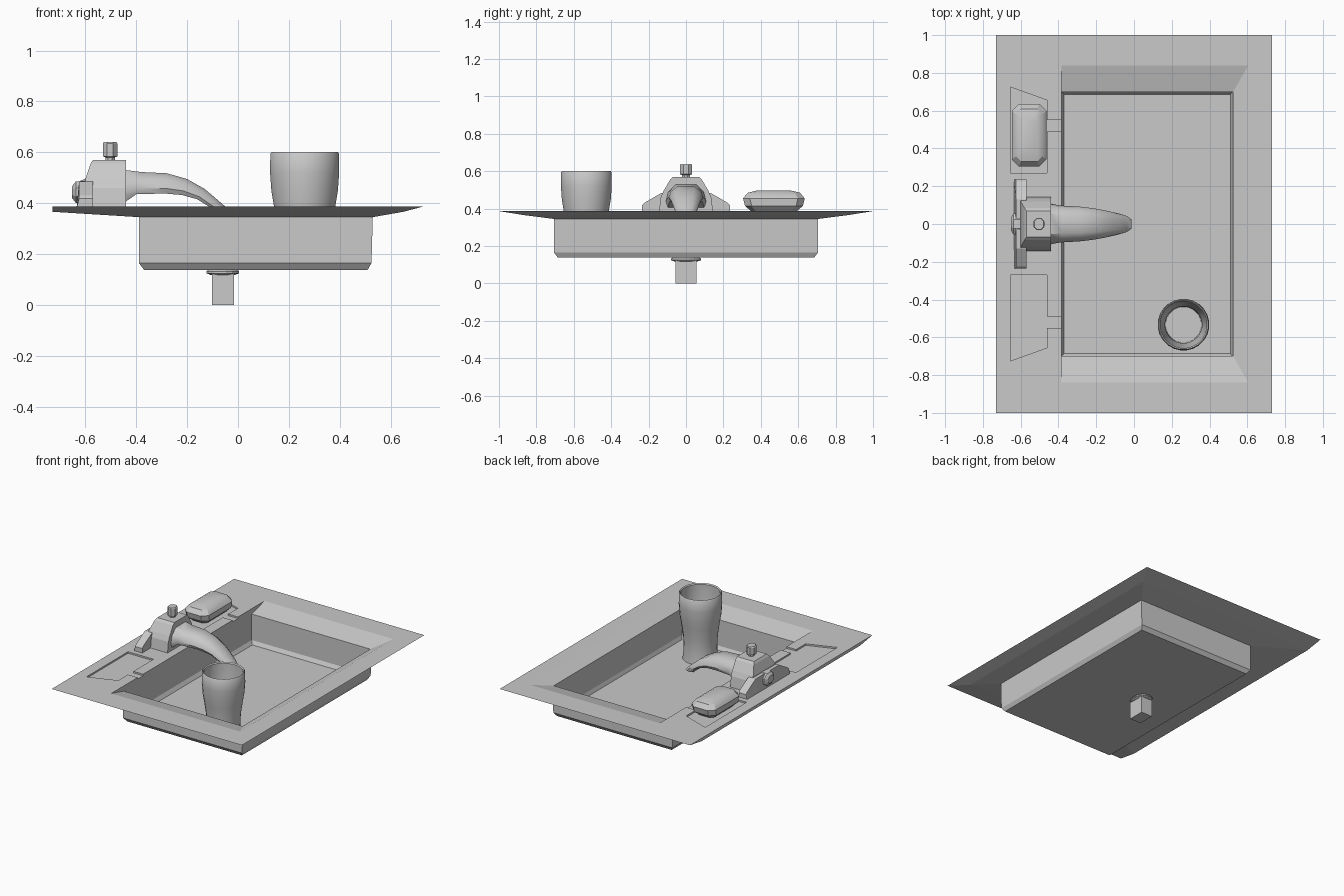
import bpy, bmesh, math
from mathutils import Vector

cube = bpy.data.objects.get("Cube")
if cube:
    bpy.data.objects.remove(cube, do_unlink=True)

grey = bpy.data.materials.new("plain grey")
COLOUR = (0.588, 0.588, 0.588, 1)
grey.diffuse_color = COLOUR
grey.use_nodes = True
grey.node_tree.nodes["Principled BSDF"].inputs["Base Color"].default_value = COLOUR


def rect(x0, x1, half_y, z):
    return [Vector((x, y, z)) for x, y in
            ((x0, -half_y), (x1, -half_y), (x1, half_y), (x0, half_y))]


def oval(cx, cy, rx, ry, z, sides):
    turns = [math.tau * (i + 0.5) / sides for i in range(sides)]
    return [Vector((cx + rx * math.cos(a), cy + ry * math.sin(a), z)) for a in turns]


def octagon(cx, cy, hx, hy, z):
    cut = 0.4 * hx
    corners = ((hx, cut - hy), (hx, hy - cut), (hx - cut, hy), (cut - hx, hy),
               (-hx, hy - cut), (-hx, cut - hy), (cut - hx, -hy), (hx - cut, -hy))
    return [Vector((cx + x, cy + y, z)) for x, y in corners]


def loft(name, rings, smooth=None):
    """Skin a row of equal rings and cap both ends."""
    bm = bmesh.new()
    loops = [[bm.verts.new(p) for p in ring] for ring in rings]
    for a, b in zip(loops, loops[1:]):
        for i in range(len(a)):
            j = (i + 1) % len(a)
            bm.faces.new((a[i], a[j], b[j], b[i]))
    bm.faces.new(loops[0][::-1])
    bm.faces.new(loops[-1])
    bmesh.ops.recalc_face_normals(bm, faces=bm.faces)
    mesh = bpy.data.meshes.new(name)
    bm.to_mesh(mesh)
    bm.free()
    mesh.materials.append(grey)
    obj = bpy.data.objects.new(name, mesh)
    bpy.context.collection.objects.link(obj)
    bpy.ops.object.select_all(action='DESELECT')
    obj.select_set(True)
    bpy.context.view_layer.objects.active = obj
    if smooth:
        bpy.ops.object.shade_smooth_by_angle(angle=math.radians(smooth))
    return obj


# Sink: inner floor, up the walls, over the rim, down the outer shell
sink = loft("sink", [
    rect(-0.37, 0.51, 0.685, 0.145),
    rect(-0.385, 0.52, 0.70, 0.17),
    rect(-0.385, 0.525, 0.70, 0.35),
    rect(-0.385, 0.605, 0.84, 0.387),
    rect(-0.73, 0.73, 1.0, 0.387),
    rect(-0.73, 0.65, 0.87, 0.366),
    rect(-0.39, 0.53, 0.705, 0.345),
    rect(-0.39, 0.525, 0.705, 0.165),
    rect(-0.37, 0.51, 0.685, 0.138),
])

# Shallow soap recesses with drain channels, mirrored front to back
outline = [(-0.655, 0.27), (-0.46, 0.27), (-0.46, 0.49), (-0.37, 0.49),
           (-0.37, 0.55), (-0.46, 0.55), (-0.46, 0.655), (-0.655, 0.725)]
for side in (1, -1):
    cutter = loft("recess_cutter", [[Vector((x, side * y, z)) for x, y in outline]
                                    for z in (0.376, 0.42)])
    cutter.hide_render = True
    bpy.context.view_layer.objects.active = sink
    cut = sink.modifiers.new("recess", 'BOOLEAN')
    cut.operation = 'DIFFERENCE'
    cut.solver = 'EXACT'
    cut.object = cutter
    bpy.ops.object.modifier_apply(modifier=cut.name)
    bpy.data.objects.remove(cutter, do_unlink=True)

# Drain under the basin
loft("drain_flange", [oval(-0.06, 0, r, r * 1.27, z, 16) for r, z in
                      ((0.055, 0.14), (0.065, 0.132), (0.065, 0.124), (0.05, 0.118))])
loft("drain_pipe", [rect(-0.102, -0.016, 0.057, z) for z in (0, 0.125)])

# Cup standing in the basin: outside up, inside down
cup_profile = [(0.113, 0.145), (0.106, 0.21), (0.109, 0.3), (0.122, 0.39),
               (0.132, 0.45), (0.137, 0.52), (0.136, 0.595), (0.131, 0.602),
               (0.124, 0.595), (0.125, 0.5), (0.111, 0.39), (0.098, 0.3), (0.095, 0.17)]
loft("cup", [oval(0.262, -0.533, r, r, z, 24) for r, z in cup_profile], 40)

# Bar of soap
loft("soap_bar", [octagon(-0.555, 0.47, hx, hy, z) for hx, hy, z in
                  ((0.06, 0.12, 0.385), (0.09, 0.155, 0.415), (0.092, 0.165, 0.455),
                   (0.07, 0.14, 0.485), (0.045, 0.09, 0.497))], 30)

# Tap body
loft("tap_body", [rect(x0, -0.44, hy, z) for x0, hy, z in
                  ((-0.6, 0.145, 0.38), (-0.6, 0.135, 0.46), (-0.6, 0.12, 0.495),
                   (-0.58, 0.085, 0.555), (-0.57, 0.07, 0.57))])

# Side wings of the tap
wing = ((-0.235, 0.418), (-0.225, 0.43), (-0.13, 0.485),
        (0.13, 0.485), (0.225, 0.43), (0.235, 0.418))
loft("tap_wings", [[Vector(p) for p in ((-0.635, y, 0.38), (-0.57, y, 0.38),
                                        (-0.57, y, top), (-0.625, y, top))]
                   for y, top in wing])

# Rounded boss behind the tap
loft("tap_boss", [[Vector((x, p.x * r, 0.443 + p.y * r * 0.75))
                   for p in oval(0, 0, 1, 1, 0, 8)]
                  for x, r in ((-0.6, 0.065), (-0.638, 0.06), (-0.652, 0.035))])

# Knob
loft("tap_knob", [oval(-0.503, 0, r, r * 1.15, z, 8) for r, z in
                  ((0.02, 0.565), (0.02, 0.58), (0.031, 0.584),
                   (0.031, 0.634), (0.027, 0.64))])


# Curved spout: upper and lower path points with a half width
def spout_ring(xt, zt, xb, zb, half):
    up, low = Vector((xt, 0, zt)), Vector((xb, 0, zb))
    section = ((-0.9, 0), (0.9, 0), (1, 0.25), (0.88, 0.65),
               (0.5, 0.97), (-0.5, 0.97), (-0.88, 0.65), (-1, 0.25))
    return [low.lerp(up, t) + Vector((0, s * half, 0)) for s, t in section]


loft("spout", [spout_ring(*row) for row in (
    (-0.45, 0.535, -0.45, 0.4, 0.11), (-0.38, 0.525, -0.4, 0.435, 0.098),
    (-0.28, 0.52, -0.29, 0.438, 0.092), (-0.2, 0.497, -0.22, 0.432, 0.083),
    (-0.13, 0.457, -0.16, 0.415, 0.072), (-0.075, 0.41, -0.12, 0.39, 0.062),
    (-0.035, 0.375, -0.09, 0.372, 0.054), (-0.01, 0.35, -0.085, 0.355, 0.047))], 40)
